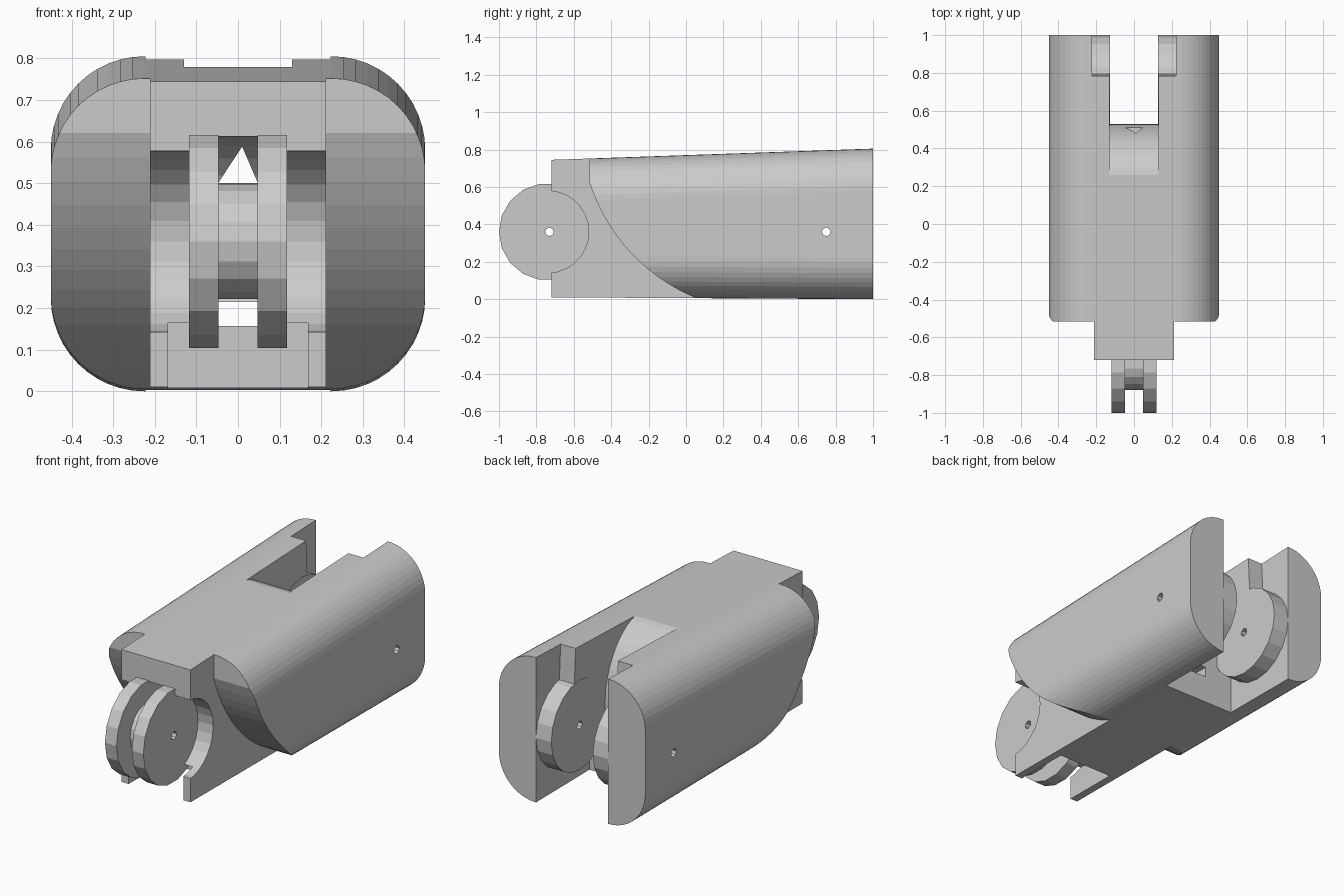
import bpy, bmesh
from math import sin, cos, pi, radians

if "Cube" in bpy.data.objects:
    bpy.data.objects.remove(bpy.data.objects["Cube"])

FRONT, REAR, PZ = -0.74, 0.75, 0.36      # pivot positions (y, y, z)


def make_object(name, bm):
    bmesh.ops.recalc_face_normals(bm, faces=bm.faces)
    me = bpy.data.meshes.new(name)
    bm.to_mesh(me)
    bm.free()
    ob = bpy.data.objects.new(name, me)
    bpy.context.collection.objects.link(ob)
    return ob


def loft(name, ring_a, ring_b):
    bm = bmesh.new()
    a = [bm.verts.new(p) for p in ring_a]
    b = [bm.verts.new(p) for p in ring_b]
    bm.faces.new(a)
    bm.faces.new(b[::-1])
    n = len(a)
    for i in range(n):
        bm.faces.new((a[i], a[(i + 1) % n], b[(i + 1) % n], b[i]))
    return make_object(name, bm)


def prism_x(name, yz, x0, x1):
    """Extrude a side profile across x."""
    return loft(name, [(x0, y, z) for y, z in yz], [(x1, y, z) for y, z in yz])


def box(name, x0, x1, y0, y1, z0, z1):
    return prism_x(name, [(y0, z0), (y1, z0), (y1, z1), (y0, z1)], x0, x1)


def disc(name, y, r, x0, x1, n=20):
    pts = [(y + r * cos(2 * pi * i / n), PZ + r * sin(2 * pi * i / n)) for i in range(n)]
    return prism_x(name, pts, x0, x1)


def boolean(target, tool, op='DIFFERENCE'):
    mod = target.modifiers.new(tool.name, 'BOOLEAN')
    mod.operation = op
    mod.solver = 'EXACT'
    mod.object = tool
    bpy.context.view_layer.objects.active = target
    bpy.ops.object.modifier_apply(modifier=mod.name)
    bpy.data.objects.remove(tool, do_unlink=True)


def section(y, z0, z1, hw=0.45, r=0.225, n=12):
    """Rounded rectangle cross-section."""
    pts = []
    for q, (sx, zc) in enumerate([(1, z1 - r), (-1, z1 - r), (-1, z0 + r), (1, z0 + r)]):
        for i in range(n + 1):
            t = q * pi / 2 + i * pi / 2 / n
            pts.append((sx * (hw - r) + r * cos(t), y, zc + r * sin(t)))
    return pts


# Tapered rounded body
body = loft('finger_segment', section(-0.72, 0.01, 0.745), section(1.0, 0.0, 0.805))

# Cut side cheeks back along a curved lower edge, leaving the central tongue
cy, cz, R = 0.436, 0.93, 1.0
arc = [(cy - R * cos(radians(t)), cz - R * sin(radians(t)))
       for t in [18 + i * (68.5 - 18) / 14 for i in range(15)]]
cheek = [(-0.9, 0.95), (-0.515, 0.95)] + arc + [(-0.9, -0.1)]
for s in (1, -1):
    boolean(body, prism_x('cheek_cut', cheek, s * 0.212, s * 0.6))

# Round socket across the tongue, deeper gap in the middle, notch underneath
boolean(body, disc('socket_cut', FRONT, 0.22, -0.3, 0.3, 28))
boolean(body, disc('gap_cut', FRONT, 0.255, -0.05, 0.05, 28))
boolean(body, box('notch_cut', -0.168, 0.168, -0.9, -0.40, -0.1, 0.165))

# Rear slot whose front end is a convex knuckle
knuckle = [(0.21 + 0.32 * sin(i * pi / 24), PZ + 0.425 * cos(i * pi / 24)) for i in range(13)]
slot = [(1.2, -0.2), (1.2, 0.95), (0.21, 0.95)] + knuckle + [(0.53, -0.2)]
boolean(body, prism_x('slot_cut', slot, -0.13, 0.13))

# Wider rear pocket: stepped above the pivot, longer below it
pocket = [(0.53, -0.2), (1.2, -0.2), (1.2, 0.95), (0.775, 0.95), (0.80, 0.5), (0.80, PZ), (0.53, PZ)]
boolean(body, prism_x('pocket_cut', pocket, -0.222, 0.222))

# Tendon channels
tri = [(-0.048, 0.5), (0.048, 0.5), (0.01, 0.588)]
boolean(body, loft('upper_channel', [(x, -0.7, z) for x, z in tri], [(x, 0.7, z) for x, z in tri]))
boolean(body, box('lower_channel', -0.048, 0.048, -0.7, 0.7, 0.157, 0.214))

# Rear pivot bosses
for s in (1, -1):
    boolean(body, disc('boss', REAR, 0.25, s * 0.128, s * 0.26), 'UNION')

# Front hinge: two discs on a smaller core
hinge = disc('hinge_core', FRONT, 0.14, -0.08, 0.08, 18)
for s in (1, -1):
    boolean(hinge, disc('hinge_disc', FRONT, 0.26, s * 0.047, s * 0.118, 18), 'UNION')
boolean(body, hinge, 'UNION')

# Pin holes
for y in (FRONT + 0.01, REAR):
    boolean(body, disc('pin_hole', y, 0.023, -0.6, 0.6, 8))
